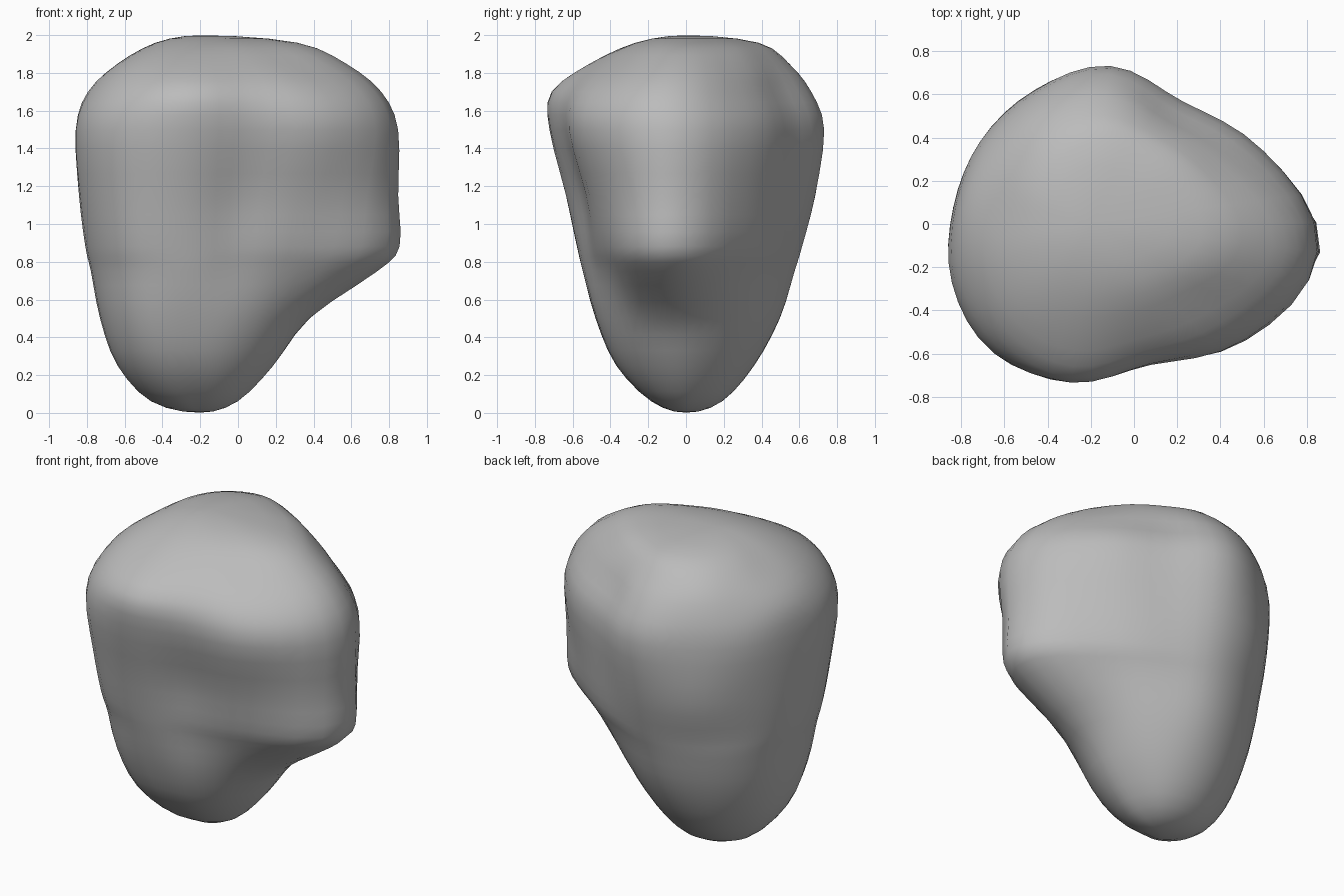
import bpy
import math

default_cube = bpy.data.objects.get("Cube")
if default_cube:
    bpy.data.objects.remove(default_cube, do_unlink=True)

# Boulder cross-sections in hundredths: height, then radii every 30 degrees
# counter-clockwise around the vertical axis, starting at the side bulge
AXIS_X = -0.2
BULGE_ANGLE = math.radians(-7)
SECTIONS = [
    (6, [20, 19, 19, 19, 20, 23, 26, 25, 22, 18, 18, 19]),
    (25, [39, 37, 36, 36, 37, 39, 43, 45, 43, 37, 36, 37]),
    (50, [58, 54, 50, 50, 49, 50, 52, 55, 55, 48, 47, 51]),
    (75, [95, 71, 59, 58, 56, 56, 57, 60, 61, 55, 52, 65]),
    (88, [107, 79, 64, 62, 59, 58, 60, 63, 65, 58, 55, 72]),
    (115, [106, 83, 68, 69, 66, 62, 63, 67, 70, 64, 59, 79]),
    (150, [106, 87, 71, 74, 67, 64, 64, 70, 75, 73, 70, 90]),
    (170, [97, 76, 62, 67, 62, 58, 59, 62, 68, 72, 68, 82]),
    (185, [78, 63, 54, 55, 52, 46, 43, 46, 50, 51, 51, 60]),
    (196, [52, 46, 40, 39, 34, 28, 24, 24, 25, 26, 29, 37]),
]
TOP = 200
AROUND = 4
UPWARD = 3


def spline(a, b, c, d, t):
    """Smooth curve value between b and c."""
    return b + 0.5 * t * (c - a + t * (2 * a - 5 * b + 4 * c - d
                                       + t * (3 * (b - c) + d - a)))


def smooth_ring(radii):
    """Fill in the radii between the measured directions."""
    n = len(radii)
    return [spline(radii[i - 1], radii[i], radii[(i + 1) % n],
                   radii[(i + 2) % n], s / AROUND)
            for i in range(n) for s in range(AROUND)]


def mirrored(ring):
    """Continue the surface past a pole so that the dome stays round."""
    return [-r for r in ring]


def make_material(name, rgb):
    mat = bpy.data.materials.new(name)
    mat.use_nodes = True
    color = (*rgb, 1)
    mat.diffuse_color = color
    mat.node_tree.nodes["Principled BSDF"].inputs["Base Color"].default_value = color
    return mat


# Rows of control rings, closed by a pole at each end
rings = [smooth_ring(radii) for _, radii in SECTIONS]
heights = [z for z, _ in SECTIONS]
count = len(rings[0])
pole = [0] * count
rows = [mirrored(rings[0]), pole, *rings, pole, mirrored(rings[-1])]
levels = [heights[0], 0, *heights, TOP, heights[-1]]

# Skin the boulder between the poles
verts = [(AXIS_X, 0, 0)]
for k in range(1, len(rows) - 2):
    for s in range(UPWARD):
        if k == 1 and s == 0:
            continue
        t = s / UPWARD
        z = spline(*levels[k - 1:k + 3], t) / 100
        for j in range(count):
            r = spline(*[row[j] for row in rows[k - 1:k + 3]], t) / 100
            angle = BULGE_ANGLE + math.tau * j / count
            verts.append((AXIS_X + r * math.cos(angle), r * math.sin(angle), z))
verts.append((AXIS_X, 0, TOP / 100))

last = len(verts) - 1
ring_total = (last - 1) // count
faces = []
for j in range(count):
    n = (j + 1) % count
    faces.append((0, 1 + n, 1 + j))
    for i in range(ring_total - 1):
        low = 1 + i * count
        high = low + count
        faces.append((low + j, low + n, high + n, high + j))
    crown = 1 + (ring_total - 1) * count
    faces.append((crown + j, crown + n, last))

mesh = bpy.data.meshes.new("boulder")
mesh.from_pydata(verts, [], faces)
mesh.materials.append(make_material("stone grey", (0.5, 0.5, 0.5)))
mesh.update()
boulder = bpy.data.objects.new("boulder", mesh)
bpy.context.collection.objects.link(boulder)

# Soften the surface a little and shade it smooth
soften = boulder.modifiers.new("soften", "SMOOTH")
soften.factor = 0.5
soften.iterations = 1
for polygon in mesh.polygons:
    polygon.use_smooth = True
